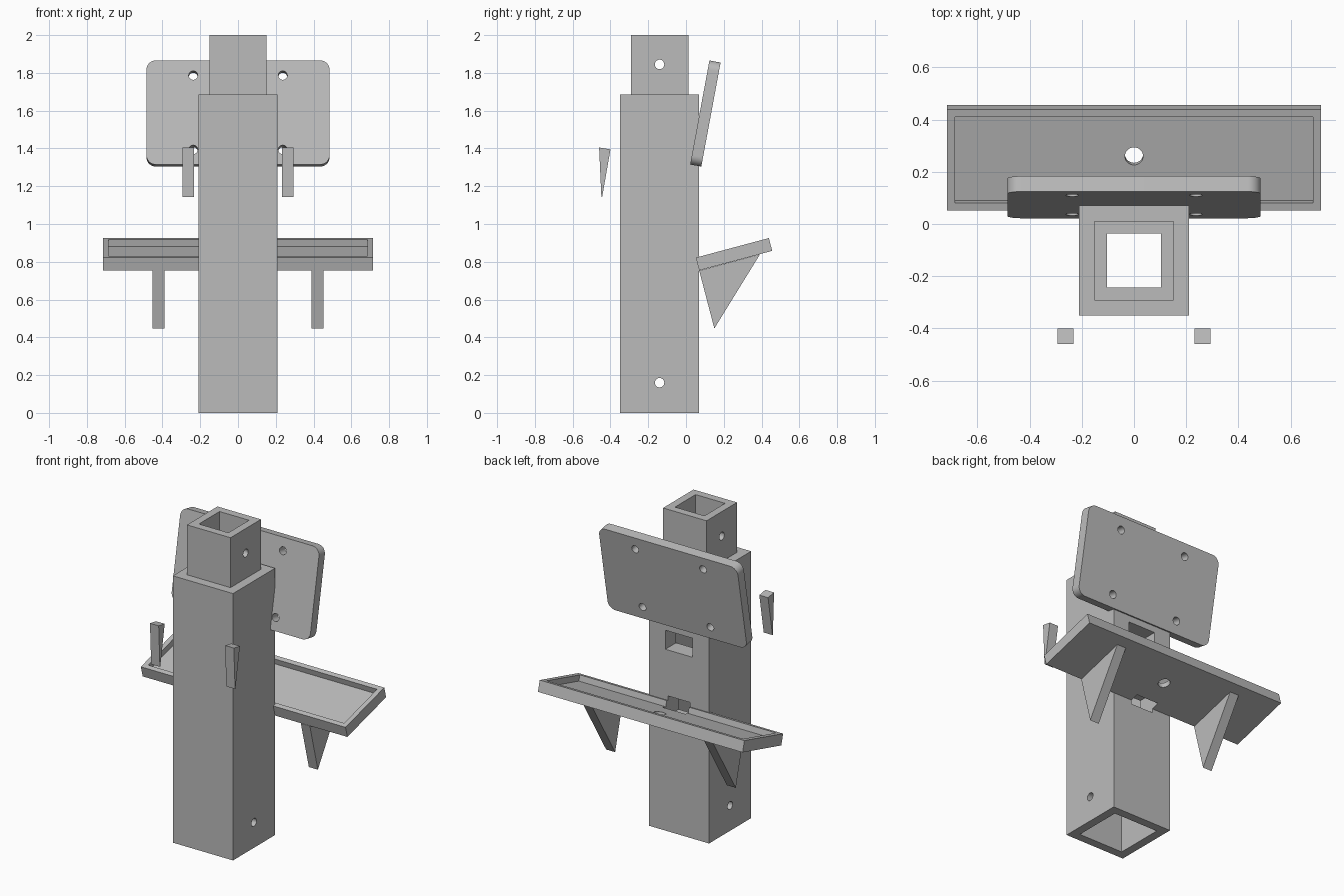
import bpy
import bmesh
from math import radians, pi
from mathutils import Matrix, Vector

cube = bpy.data.objects.get("Cube")
if cube:
    bpy.data.objects.remove(cube, do_unlink=True)

grey = bpy.data.materials.new("plain grey")
grey.use_nodes = True
colour = (0.5, 0.5, 0.5, 1)
grey.diffuse_color = colour
grey.node_tree.nodes["Principled BSDF"].inputs["Base Color"].default_value = colour


def finish(bm, name, matrix=Matrix()):
    bmesh.ops.recalc_face_normals(bm, faces=bm.faces)
    bm.transform(matrix)
    mesh = bpy.data.meshes.new(name)
    bm.to_mesh(mesh)
    bm.free()
    mesh.materials.append(grey)
    obj = bpy.data.objects.new(name, mesh)
    bpy.context.collection.objects.link(obj)
    return obj


def box(name, low, high, matrix=Matrix(), corner=0):
    """Box between two corners; corner rounds the edges running along y."""
    low, high = Vector(low), Vector(high)
    bm = bmesh.new()
    place = Matrix.Translation((low + high) / 2) @ Matrix.Diagonal((high - low).to_4d())
    bmesh.ops.create_cube(bm, size=1, matrix=place)
    if corner:
        edges = [e for e in bm.edges
                 if abs((e.verts[0].co - e.verts[1].co).normalized().y) > 0.9]
        bmesh.ops.bevel(bm, geom=edges, offset=corner, segments=8,
                        profile=0.5, affect='EDGES')
    return finish(bm, name, matrix)


def rod(centre, axis, radius, length, matrix=Matrix()):
    """Round hole cutter along x, y or z."""
    turn = {'x': Matrix.Rotation(pi / 2, 4, 'Y'),
            'y': Matrix.Rotation(pi / 2, 4, 'X'), 'z': Matrix()}[axis]
    bm = bmesh.new()
    bmesh.ops.create_cone(bm, cap_ends=True, segments=32, radius1=radius,
                          radius2=radius, depth=length,
                          matrix=Matrix.Translation(centre) @ turn)
    return finish(bm, "hole_cutter", matrix)


def wedge(name, profile, x0, x1):
    """Side profile in y and z, extruded along x."""
    bm = bmesh.new()
    face = bm.faces.new([bm.verts.new((x0, y, z)) for y, z in profile])
    side = bmesh.ops.extrude_face_region(bm, geom=[face])
    verts = [g for g in side["geom"] if isinstance(g, bmesh.types.BMVert)]
    bmesh.ops.translate(bm, verts=verts, vec=(x1 - x0, 0, 0))
    return finish(bm, name)


def combine(obj, others, operation='DIFFERENCE'):
    for other in others:
        mod = obj.modifiers.new("cut", 'BOOLEAN')
        mod.operation, mod.solver, mod.object = operation, 'EXACT', other
        bpy.ops.object.select_all(action='DESELECT')
        bpy.context.view_layer.objects.active = obj
        obj.select_set(True)
        bpy.ops.object.modifier_apply(modifier=mod.name)
        bpy.data.objects.remove(other, do_unlink=True)
    bpy.ops.object.shade_smooth_by_angle(angle=radians(30))


def square(name, half, z0, z1):
    """Square section on the column's axis."""
    return box(name, (-half, AXIS - half, z0), (half, AXIS + half, z1))


# Hollow column with a spigot on top and a matching socket below
AXIS = -0.14
column = square("column", 0.21, 0, 1.685)
combine(column, [square("spigot", 0.152, 1.5, 2)], 'UNION')
combine(column, [
    square("bore", 0.103, -0.1, 2.1),
    square("socket", 0.156, -0.1, 0.32),
    rod((0, AXIS, 0.16), 'x', 0.025, 1),
    rod((0, AXIS, 1.845), 'x', 0.025, 1),
    box("upper_window", (-0.095, AXIS, 1.145), (0.095, 0.2, 1.265)),
    box("lower_window", (-0.078, AXIS, 0.73), (0.078, 0.12, 0.855)),
])

# Tilted back plate with four screw holes
lean = Matrix.Translation((0, 0.022, 1.315)) @ Matrix.Rotation(radians(-10.5), 4, 'X')
plate = box("back_plate", (-0.485, 0, 0), (0.485, 0.06, 0.56), lean, corner=0.05)
combine(plate, [rod((x, 0.03, z), 'y', 0.024, 0.3, lean)
                for x in (-0.237, 0.237) for z in (0.08, 0.48)])

# Sloping tray with a rim, a drain hole and a cable slot
slope = Matrix.Translation((0, 0.052, 0.822)) @ Matrix.Rotation(radians(15), 4, 'X')
tray = box("tray", (-0.715, 0, -0.07), (0.715, 0.4, 0), slope)
combine(tray, [
    box("recess", (-0.685, 0.03, -0.037), (0.685, 0.37, 0.1), slope),
    rod((0, 0.205, -0.03), 'z', 0.035, 0.3, slope),
    box("slot", (-0.078, -0.1, 0.7), (0.078, 0.12, 0.855)),
])

# Mirrored tray brackets and front hooks
for side, sign in (("left", 1), ("right", -1)):
    wedge(side + "_bracket", [(0.07, 0.753), (0.392, 0.84), (0.15, 0.447)],
          sign * 0.39, sign * 0.453)
    wedge(side + "_hook", [(-0.46, 1.405), (-0.4, 1.395), (-0.444, 1.142), (-0.448, 1.142)],
          sign * 0.232, sign * 0.293)
